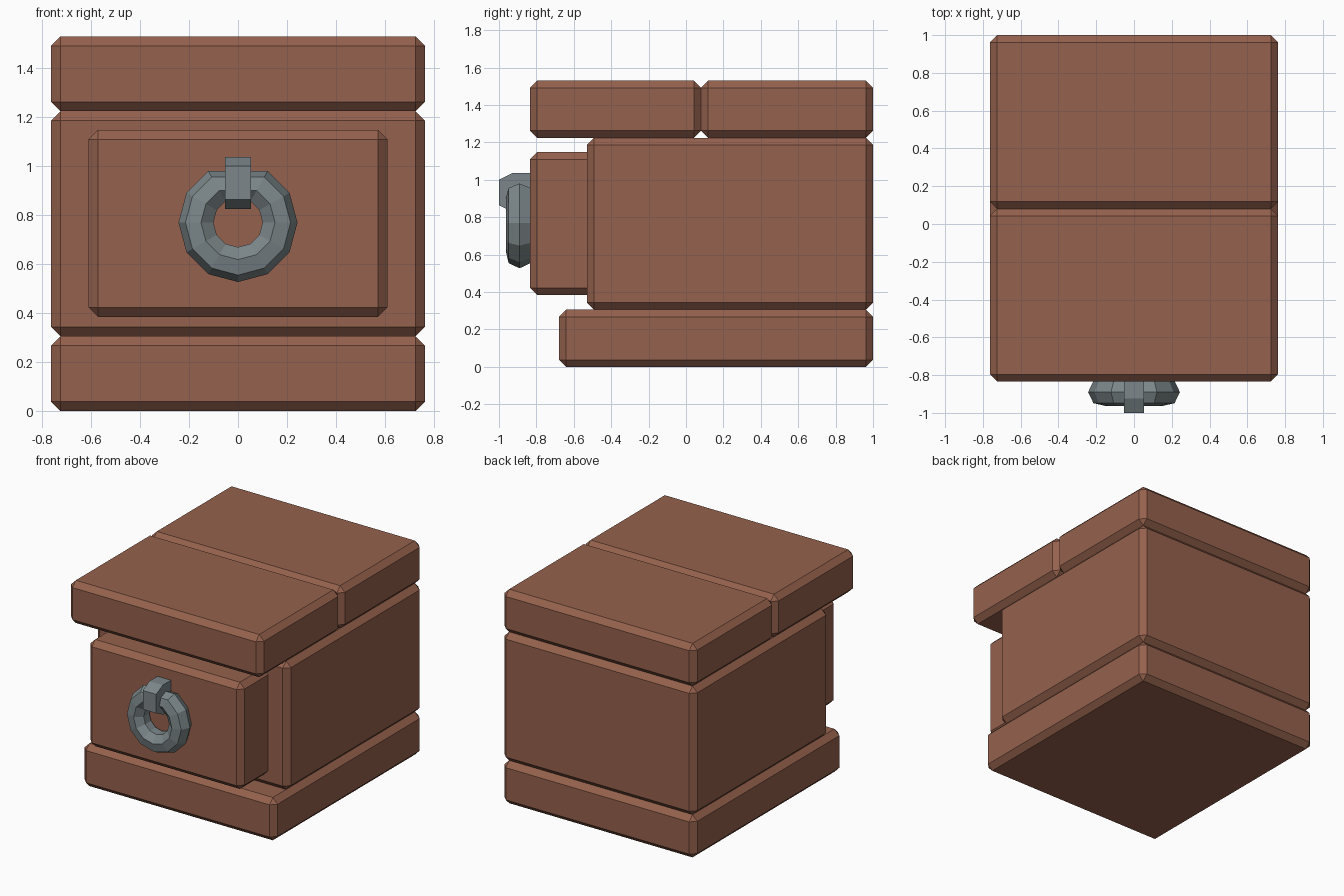
import bpy, bmesh, math
from mathutils import Vector

if "Cube" in bpy.data.objects:
    bpy.data.objects.remove(bpy.data.objects["Cube"])


def material(name, color):
    m = bpy.data.materials.new(name)
    m.diffuse_color = (*color, 1)
    m.use_nodes = True
    m.node_tree.nodes["Principled BSDF"].inputs["Base Color"].default_value = m.diffuse_color
    return m


wood = material("brown wood", (0.30, 0.12, 0.074))
iron = material("grey iron", (0.20, 0.24, 0.252))


def finish(bm, name, mat):
    bmesh.ops.recalc_face_normals(bm, faces=bm.faces)
    me = bpy.data.meshes.new(name)
    bm.to_mesh(me)
    bm.free()
    me.materials.append(mat)
    ob = bpy.data.objects.new(name, me)
    bpy.context.collection.objects.link(ob)
    return ob


def block(name, half_x, y, z, bevel=0.038):
    """Box with chamfered edges, centred on x = 0."""
    bm = bmesh.new()
    bmesh.ops.create_cube(bm, size=1)
    for v in bm.verts:
        v.co = Vector((v.co.x * 2 * half_x,
                       (y[0] + y[1]) / 2 + v.co.y * (y[1] - y[0]),
                       (z[0] + z[1]) / 2 + v.co.z * (z[1] - z[0])))
    bmesh.ops.bevel(bm, geom=bm.edges[:], offset=bevel, segments=1,
                    affect='EDGES', profile=0.5)
    return finish(bm, name, wood)


# Cabinet blocks
block("base", 0.763, (-0.68, 1.0), (0.0, 0.306))
block("body", 0.763, (-0.53, 1.0), (0.306, 1.225))
block("top_front", 0.763, (-0.834, 0.08), (1.225, 1.53))
block("top_back", 0.763, (0.08, 1.0), (1.225, 1.53))
block("drawer", 0.61, (-0.834, -0.4), (0.385, 1.148))

# Pull ring: twelve-step torus whose top step is flattened under the clip
bm = bmesh.new()
rings = []
for k in [i for i in range(12) if i != 6]:
    a = math.radians(30 * k)
    loop = []
    for j in range(7):
        b = 2 * math.pi * j / 7
        r = 0.168 + 0.075 * math.cos(b)
        loop.append(bm.verts.new((r * math.sin(a), -0.89 + 0.075 * math.sin(b),
                                  0.77 - r * math.cos(a))))
    rings.append(loop)
for i, p in enumerate(rings):
    q = rings[(i + 1) % len(rings)]
    for j in range(7):
        n = (j + 1) % 7
        bm.faces.new((p[j], p[n], q[n], q[j]))
finish(bm, "pull_ring", iron)

# Clip holding the ring: side profile extruded along x
bm = bmesh.new()
profile = [(-0.825, 1.038), (-0.925, 1.038), (-1.0, 1.0),
           (-1.0, 0.865), (-0.92, 0.825), (-0.825, 0.825)]
face = bm.faces.new([bm.verts.new((-0.053, y, z)) for y, z in profile])
ext = bmesh.ops.extrude_face_region(bm, geom=[face])
bmesh.ops.translate(bm, vec=(0.106, 0, 0),
                    verts=[g for g in ext["geom"] if isinstance(g, bmesh.types.BMVert)])
finish(bm, "ring_clip", iron)
